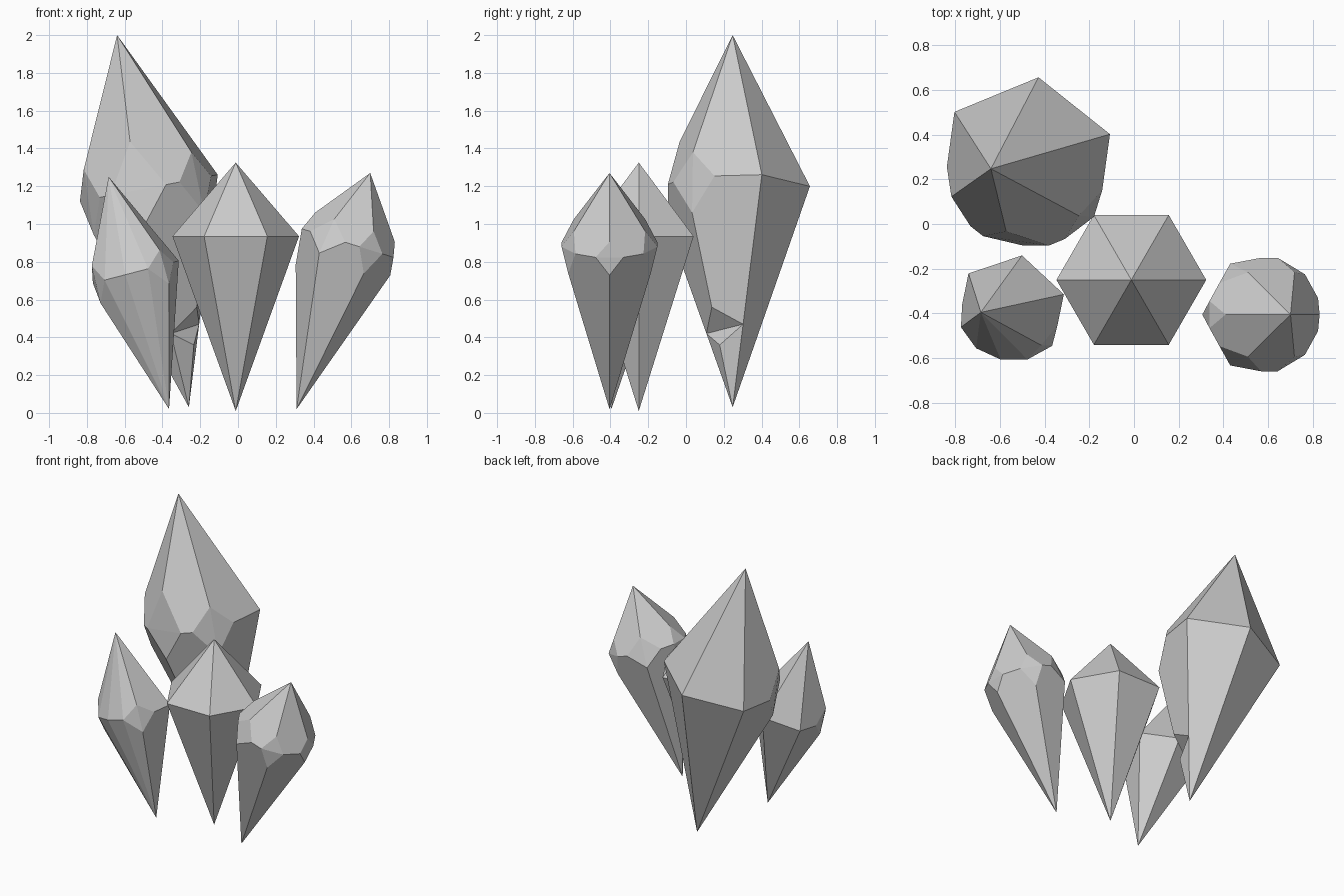
import bpy
import bmesh
import math
from mathutils import Matrix, Vector

default_cube = bpy.data.objects.get("Cube")
if default_cube:
    bpy.data.objects.remove(default_cube, do_unlink=True)

# Single stone colour
stone = bpy.data.materials.new("grey_crystal")
stone.use_nodes = True
grey = (0.6, 0.6, 0.6, 1.0)
stone.diffuse_color = grey
stone.node_tree.nodes["Principled BSDF"].inputs["Base Color"].default_value = grey


def hull_object(name, points):
    """Flat-faced convex solid wrapped around the given points."""
    bm = bmesh.new()
    for p in points:
        bm.verts.new(p)
    bmesh.ops.convex_hull(bm, input=bm.verts[:])
    loose = [v for v in bm.verts if not v.link_faces]
    bmesh.ops.delete(bm, geom=loose, context="VERTS")
    bmesh.ops.dissolve_limit(bm, angle_limit=math.radians(1),
                             verts=bm.verts[:], edges=bm.edges[:])
    bmesh.ops.recalc_face_normals(bm, faces=bm.faces[:])
    mesh = bpy.data.meshes.new(name)
    bm.to_mesh(mesh)
    bm.free()
    mesh.materials.append(stone)
    obj = bpy.data.objects.new(name, mesh)
    bpy.context.collection.objects.link(obj)
    return obj


def toward(start, end, distance):
    return start + (end - start).normalized() * distance


def crystal(name, base, tip, radius, girdle, twist=0, cuts={}, pulls={}):
    """Tilted six-sided double pyramid.

    cuts: corner index -> trim distance along (side, upper, lower) edges
    pulls: corner index -> scale of that corner's radius
    """
    base, tip = Vector(base), Vector(tip)
    axis = tip - base
    place = Matrix.Translation(base) @ Matrix.Rotation(math.atan2(axis.x, axis.z), 4, "Y")
    corners = []
    for i in range(6):
        a = math.radians(twist + 60 * i)
        corners.append(place @ Vector((radius * math.cos(a), radius * math.sin(a), girdle)))
    centre = place @ Vector((0, 0, girdle))

    points = [base, tip]
    for i, corner in enumerate(corners):
        if i in cuts:
            side, upper, lower = cuts[i]
            points += [toward(corner, corners[i - 1], side),
                       toward(corner, corners[(i + 1) % 6], side),
                       toward(corner, tip, upper),
                       toward(corner, base, lower)]
        else:
            points.append(centre.lerp(corner, pulls.get(i, 1)))
    return hull_object(name, points), base, corners


# Plain upright crystal in the middle
crystal("centre_crystal", (-0.012, -0.25, 0.01), (-0.012, -0.25, 1.325), 0.335, 0.925)

# Leaning crystal with every corner trimmed
outer, inner = (0.085, 0.125, 0.135), (0.13, 0.125, 0.1)
crystal("left_crystal", (0.31, -0.405, 0.02), (0.7, -0.405, 1.27), 0.293, 0.92,
        cuts={0: (0.085, 0.1, 0.1), 1: outer, 2: inner,
              3: (0.07, 0.13, 0.2), 4: inner, 5: outer})

# Small leaning crystal, trimmed at the front
crystal("right_crystal", (-0.365, -0.395, 0.02), (-0.685, -0.395, 1.25), 0.26, 0.747, 18,
        cuts={3: (0.12, 0.1, 0.12), 5: (0.12, 0.09, 0.11)}, pulls={4: 0.83})

# Tall crystal at the back, trimmed at the front
tall, foot, rim = crystal(
    "tall_crystal", (-0.26, 0.247, 0.03), (-0.64, 0.247, 2.0), 0.413, 1.18, 22,
    cuts={3: (0.165, 0.18, 0.2), 4: (0.175, 0.29, 0.2), 5: (0.16, 0.16, 0.195)})

# Wedge-shaped chip in the tall crystal's lower ridge
ends = [foot.lerp(rim[0], 0.357), foot.lerp(rim[4], 0.34)]
lips = [foot.lerp(rim[5], 0.434), foot.lerp(rim[5], 0.27)]
middle = (ends[0] + ends[1]) / 2
cutter = hull_object("chip_cutter", [middle + (p - middle) * 1.02 for p in ends]
                     + [middle + (p - middle) * 2 for p in lips])
cutter.hide_render = True
cutter.hide_set(True)
chip = tall.modifiers.new("chip", "BOOLEAN")
chip.operation = "DIFFERENCE"
chip.solver = "EXACT"
chip.object = cutter
